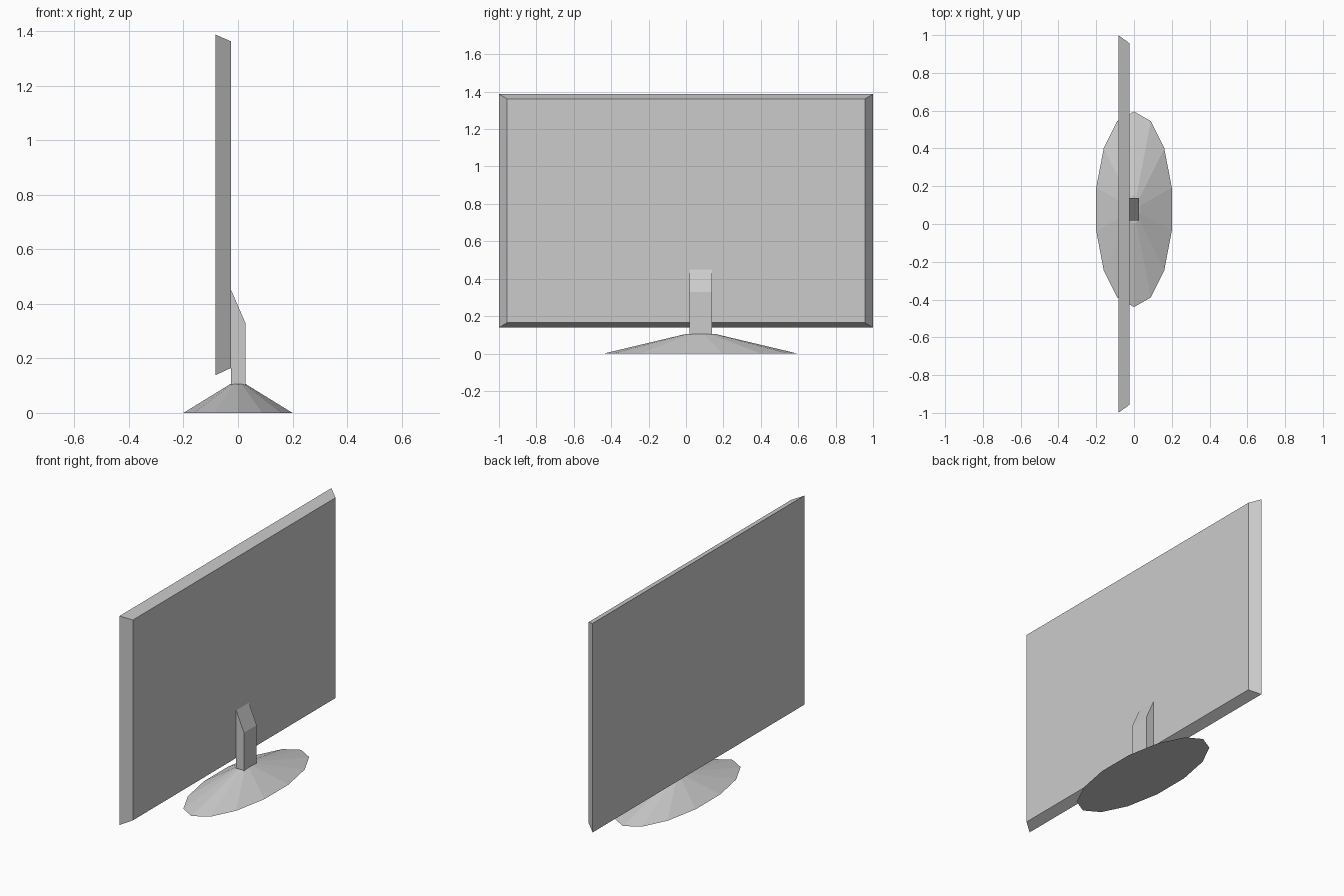
import bpy
import bmesh
from math import sin, cos, tau

cube = bpy.data.objects.get("Cube")
if cube:
    bpy.data.objects.remove(cube, do_unlink=True)

grey = bpy.data.materials.new("light_grey")
grey.use_nodes = True
colour = (0.6, 0.6, 0.6, 1)
grey.diffuse_color = colour
grey.node_tree.nodes["Principled BSDF"].inputs["Base Color"].default_value = colour


def loft(name, ring_a, ring_b):
    """Closed solid between two matching rings of points."""
    bm = bmesh.new()
    a = [bm.verts.new(p) for p in ring_a]
    b = [bm.verts.new(p) for p in ring_b]
    bm.faces.new(a)
    bm.faces.new(b)
    for i in range(len(a)):
        j = (i + 1) % len(a)
        bm.faces.new((a[i], a[j], b[j], b[i]))
    bmesh.ops.recalc_face_normals(bm, faces=bm.faces)
    mesh = bpy.data.meshes.new(name)
    bm.to_mesh(mesh)
    bm.free()
    mesh.materials.append(grey)
    obj = bpy.data.objects.new(name, mesh)
    bpy.context.collection.objects.link(obj)
    return obj


def rectangle(x, half_width, bottom, top):
    return [(x, -half_width, bottom), (x, half_width, bottom),
            (x, half_width, top), (x, -half_width, top)]


def ellipse(rx, ry, z, sides=14, centre_y=0.078):
    return [(rx * sin(tau * i / sides), centre_y + ry * cos(tau * i / sides), z)
            for i in range(sides)]


# Screen panel, tapered towards the back
loft("screen_panel", rectangle(-0.083, 1.0, 0.138, 1.387),
     rectangle(-0.025, 0.957, 0.165, 1.362))

# Post with a slanted top
profile = [(-0.025, 0.1), (0.027, 0.1), (0.027, 0.33), (-0.025, 0.45)]
loft("stand_post", [(x, 0.018, z) for x, z in profile],
     [(x, 0.138, z) for x, z in profile])

# Oval foot
loft("stand_foot", ellipse(0.205, 0.518, 0), ellipse(0.03, 0.076, 0.105))
